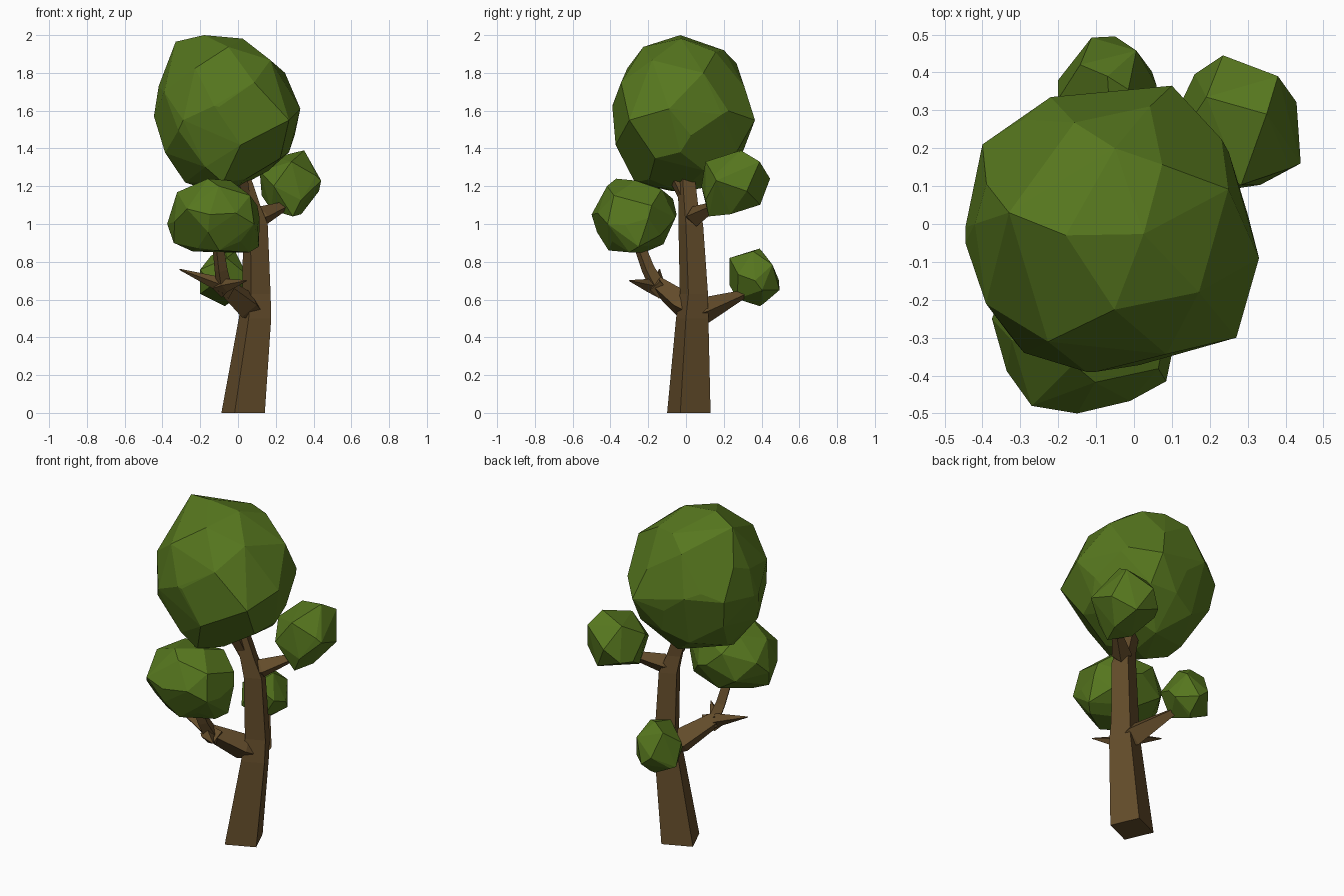
import bpy, bmesh, math, random
from mathutils import Vector

random.seed(4)


def material(name, rgb):
    m = bpy.data.materials.new(name)
    m.diffuse_color = (*rgb, 1)
    return m


BARK = material("bark brown", (0.127, 0.073, 0.024))
LEAF = material("leaf green", (0.093, 0.182, 0.013))


def finish(name, bm, mat):
    bmesh.ops.recalc_face_normals(bm, faces=bm.faces[:])
    me = bpy.data.meshes.new(name)
    bm.to_mesh(me)
    bm.free()
    me.materials.append(mat)
    ob = bpy.data.objects.new(name, me)
    bpy.context.collection.objects.link(ob)


def foliage(name, lo, hi, n, power, corners=(), shift=(0, 0, 0), size=1.0):
    """Faceted clump: hull of points spread over a rounded box, plus corner points."""
    lo, hi = Vector(lo), Vector(hi)
    mid, half = (lo + hi) / 2 + Vector(shift), (hi - lo) / 2 * size
    pts = [Vector(c) for c in corners]
    for i in range(n):
        z = 1 - (2 * i + 1) / n
        a = i * 2.39996
        r = math.sqrt(1 - z * z)
        d = Vector((r * math.cos(a), r * math.sin(a), z)) * random.uniform(0.97, 1.02)
        pts.append(mid + Vector([math.copysign(abs(c) ** power, c) * h
                                 for c, h in zip(d, half)]))
    # keep every point inside the exact extents
    bm = bmesh.new()
    for p in pts:
        bm.verts.new([min(max(p[k], lo[k]), hi[k]) for k in range(3)])
    bmesh.ops.convex_hull(bm, input=bm.verts[:])
    loose = [v for v in bm.verts if not v.link_faces]
    bmesh.ops.delete(bm, geom=loose, context='VERTS')
    bmesh.ops.dissolve_limit(bm, angle_limit=math.radians(5),
                             verts=bm.verts[:], edges=bm.edges[:])
    finish(name, bm, LEAF)


def limb(name, path, upright=False):
    """Four-sided tapering tube through (x, y, z, radius) points."""
    bm = bmesh.new()
    P = [Vector(p[:3]) for p in path]
    rings = []
    for i, p in enumerate(P):
        if upright:
            u, v, off = Vector((1, 0, 0)), Vector((0, 1, 0)), math.radians(248.6)
        else:
            d = (P[min(i + 1, len(P) - 1)] - P[max(i - 1, 0)]).normalized()
            u = d.cross(Vector((0, 0, 1))).normalized()
            v, off = u.cross(d), 0
        r = path[i][3]
        rings.append([bm.verts.new(p + r * (u * math.cos(off + k * math.pi / 2)
                                            + v * math.sin(off + k * math.pi / 2)))
                      for k in range(4)])
    for a, b in zip(rings, rings[1:]):
        for k in range(4):
            bm.faces.new((a[k], a[(k + 1) % 4], b[(k + 1) % 4], b[k]))
    bm.faces.new(rings[0])
    bm.faces.new(rings[-1])
    finish(name, bm, BARK)


# Trunk, leaning a little and kinked at the branches
limb("trunk", [(0.027, 0.015, 0, 0.1235), (0.09, 0.033, 0.5, 0.092),
               (0.098, 0.042, 0.63, 0.08), (0.092, 0.025, 1.0, 0.07),
               (0.065, 0.012, 1.1, 0.056), (0.02, 0.0, 1.25, 0.05)], upright=True)
limb("trunk_top_fork", [(0.04, 0.0, 1.12, 0.03), (0.02, -0.05, 1.23, 0.035)])

# Front branch with its fork and two bare twigs
limb("front_branch", [(0.09, 0.03, 0.54, 0.05), (0.045, -0.015, 0.572, 0.075),
                      (-0.09, -0.16, 0.685, 0.045)])
limb("front_branch_riser", [(-0.07, -0.14, 0.65, 0.045), (-0.09, -0.2, 0.76, 0.036),
                            (-0.11, -0.26, 0.92, 0.03)])
limb("left_twig", [(-0.03, -0.14, 0.65, 0.05), (-0.12, -0.15, 0.69, 0.035),
                   (-0.31, -0.14, 0.76, 0.003)])
limb("front_twig", [(-0.09, -0.14, 0.66, 0.05), (-0.06, -0.2, 0.675, 0.035),
                    (0.045, -0.3, 0.7, 0.003)])

# Back and right branches
limb("back_branch", [(0.098, 0.04, 0.52, 0.045), (0.073, 0.09, 0.54, 0.072),
                     (-0.03, 0.31, 0.63, 0.022)])
limb("right_branch", [(0.09, 0.02, 1.03, 0.035), (0.125, 0.045, 1.04, 0.055),
                      (0.26, 0.16, 1.1, 0.022)])

# Foliage clumps
foliage("crown", (-0.445, -0.39, 1.17), (0.33, 0.365, 2.0), 34, 0.96,
        [(-0.33, 0.03, 1.965), (-0.18, -0.03, 2.0), (0.1, 0.365, 1.55),
         (-0.22, 0.335, 1.62), (0.27, -0.3, 1.55), (-0.28, -0.05, 1.22),
         (0.33, -0.09, 1.61), (-0.445, -0.05, 1.57), (-0.1, -0.39, 1.62),
         (-0.04, -0.03, 1.17), (0.12, 0.0, 1.89), (-0.29, -0.34, 1.55),
         (-0.4, 0.21, 1.6), (0.25, 0.19, 1.58), (-0.42, 0.0, 1.73),
         (-0.05, 0.2, 1.92), (-0.05, 0.3, 1.38), (0.27, -0.03, 1.38),
         (-0.08, -0.27, 1.22), (-0.05, -0.23, 1.9), (-0.37, -0.05, 1.38)],
        shift=(-0.014, -0.014, 0), size=1.0)
foliage("front_clump", (-0.375, -0.5, 0.85), (0.115, -0.05, 1.24), 22, 0.88,
        [(-0.16, -0.37, 1.24), (0.11, -0.25, 0.88), (0.085, -0.415, 1.0),
         (-0.15, -0.5, 1.05), (-0.27, -0.48, 1.08), (-0.34, -0.3, 0.9),
         (-0.375, -0.25, 1.0), (-0.1, -0.05, 1.05), (0.06, -0.3, 0.85),
         (-0.24, -0.3, 0.855), (-0.1, -0.41, 0.86), (-0.1, -0.22, 0.85),
         (0.115, -0.2, 1.03)], shift=(0.008, 0.008, 0), size=0.99)
foliage("right_clump", (0.10, 0.06, 1.04), (0.44, 0.445, 1.39), 14, 0.95,
        [(0.38, 0.39, 1.33), (0.44, 0.16, 1.23), (0.29, 0.12, 1.04),
         (0.235, 0.445, 1.24), (0.35, 0.29, 1.39), (0.16, 0.395, 1.16)])
foliage("back_clump", (-0.21, 0.215, 0.565), (0.065, 0.495, 0.87), 12, 0.93,
        [(-0.05, 0.495, 0.65), (-0.2, 0.38, 0.63), (-0.07, 0.39, 0.87),
         (-0.07, 0.39, 0.565), (-0.06, 0.23, 0.82), (0.06, 0.365, 0.7)])
